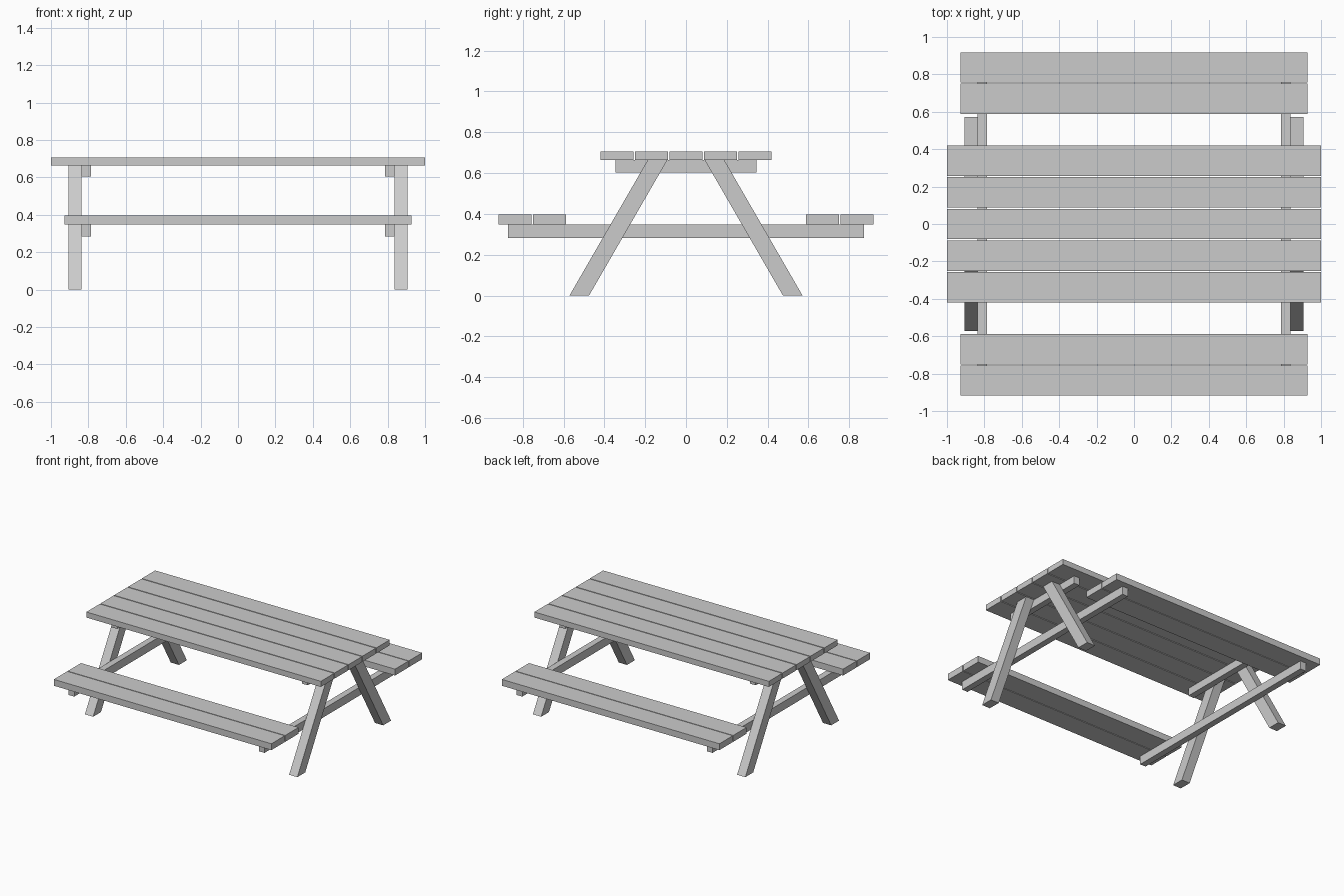
import bpy, bmesh

if "Cube" in bpy.data.objects:
    bpy.data.objects.remove(bpy.data.objects["Cube"])


def prism(name, profile, x0, x1):
    """Extrude a closed (y, z) profile from x0 to x1."""
    bm = bmesh.new()
    face = bm.faces.new([bm.verts.new((x0, y, z)) for y, z in profile])
    ext = bmesh.ops.extrude_face_region(bm, geom=[face])
    verts = [g for g in ext["geom"] if isinstance(g, bmesh.types.BMVert)]
    bmesh.ops.translate(bm, verts=verts, vec=(x1 - x0, 0, 0))
    bmesh.ops.recalc_face_normals(bm, faces=bm.faces)
    mesh = bpy.data.meshes.new(name)
    bm.to_mesh(mesh)
    bm.free()
    obj = bpy.data.objects.new(name, mesh)
    bpy.context.collection.objects.link(obj)
    return obj


def board(name, x0, x1, y0, y1, z0, z1):
    return prism(name, [(y0, z0), (y1, z0), (y1, z1), (y0, z1)], x0, x1)


PLANK = 0.162      # plank width
TOP_Z = 0.663      # underside of the table top
SEAT_Z = 0.347     # underside of the seats

# Five table top planks
for i in range(5):
    y = (i - 2) * 0.169
    board(f"top_plank_{i + 1}", -1, 1, y - PLANK / 2, y + PLANK / 2, TOP_Z, 0.706)

# Two planks for each bench seat
for side, s in (("front", -1), ("back", 1)):
    for i, y in enumerate((0.669, 0.837)):
        board(f"{side}_seat_plank_{i + 1}", -0.928, 0.928,
              s * y - PLANK / 2, s * y + PLANK / 2, SEAT_Z, 0.396)

# End frames: cleat under the top, beam under the seats, two slanted legs
for end, e in (("left", -1), ("right", 1)):
    board(f"{end}_top_cleat", e * 0.787, e * 0.836, -0.346, 0.346, 0.604, TOP_Z)
    board(f"{end}_seat_beam", e * 0.787, e * 0.836, -0.871, 0.871, 0.283, SEAT_Z)
    for side, s in (("front", -1), ("back", 1)):
        leg = [(s * 0.571, 0), (s * 0.475, 0), (s * 0.092, TOP_Z), (s * 0.188, TOP_Z)]
        prism(f"{end}_{side}_leg", leg, e * 0.836, e * 0.906)
